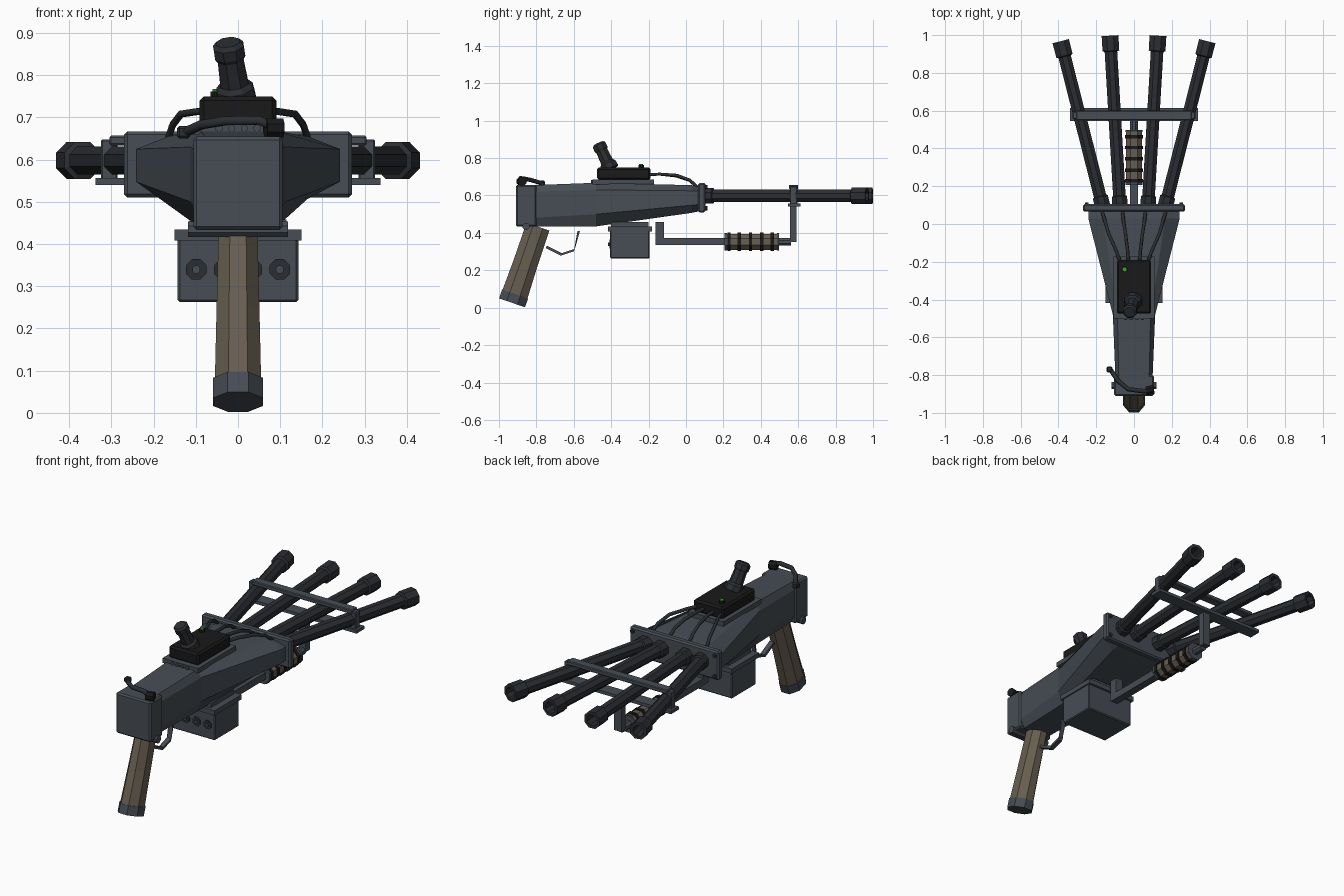
import bpy, bmesh
from math import sin, cos, pi
from mathutils import Vector as V

if "Cube" in bpy.data.objects:
    bpy.data.objects.remove(bpy.data.objects["Cube"])


def material(name, rgb):
    m = bpy.data.materials.new(name)
    m.diffuse_color = (*rgb, 1)
    m.use_nodes = True
    m.node_tree.nodes["Principled BSDF"].inputs["Base Color"].default_value = m.diffuse_color
    return m


STEEL = material("blued_steel", (0.062, 0.074, 0.090))
DARK = material("dark_steel", (0.024, 0.027, 0.032))
BLACK = material("black", (0.010, 0.010, 0.011))
WOOD = material("worn_wood", (0.135, 0.112, 0.080))
GREEN = material("green_light", (0.03, 0.4, 0.02))


def finish(name, bm, mat):
    bmesh.ops.recalc_face_normals(bm, faces=bm.faces)
    me = bpy.data.meshes.new(name)
    bm.to_mesh(me)
    bm.free()
    me.materials.append(mat)
    ob = bpy.data.objects.new(name, me)
    bpy.context.collection.objects.link(ob)
    return ob


def loft(name, rings, mat):
    bm = bmesh.new()
    rs = [[bm.verts.new(p) for p in r] for r in rings]
    n = len(rs[0])
    for a, b in zip(rs, rs[1:]):
        for i in range(n):
            j = (i + 1) % n
            bm.faces.new((a[i], a[j], b[j], b[i]))
    bm.faces.new(rs[0])
    bm.faces.new(rs[-1])
    return finish(name, bm, mat)


def box(name, lo, hi, mat, bevel=0.0):
    lo, hi = V(lo), V(hi)
    bm = bmesh.new()
    bmesh.ops.create_cube(bm, size=1)
    for v in bm.verts:
        v.co = V([(lo[i] + hi[i]) / 2 + v.co[i] * (hi[i] - lo[i]) for i in range(3)])
    if bevel:
        bmesh.ops.bevel(bm, geom=bm.edges[:], offset=bevel, segments=1, affect='EDGES')
    return finish(name, bm, mat)


def turned(name, p0, p1, prof, mat, n=8):
    """Lathed part along p0->p1; prof is (distance, radius) pairs."""
    p0, d = V(p0), (V(p1) - V(p0)).normalized()
    u = d.cross(V((0, 0, 1)) if abs(d.z) < 0.7 else V((0, 1, 0))).normalized()
    w = u.cross(d)
    ang = [2 * pi * (k + 0.5) / n for k in range(n)]
    return loft(name, [[p0 + d * t + (u * cos(a) + w * sin(a)) * r for a in ang]
                       for t, r in prof], mat)


def rod(name, p0, p1, r, mat, n=8):
    return turned(name, p0, p1, [(0, r), ((V(p1) - V(p0)).length, r)], mat, n)


def wire(name, pts, r, mat):
    cu = bpy.data.curves.new(name, 'CURVE')
    cu.dimensions = '3D'
    cu.bevel_depth, cu.bevel_resolution, cu.use_fill_caps = r, 1, True
    sp = cu.splines.new('POLY')
    sp.points.add(len(pts) - 1)
    for q, p in zip(sp.points, pts):
        q.co = (*p, 1)
    tmp = bpy.data.objects.new(name + "_path", cu)
    bpy.context.collection.objects.link(tmp)
    me = bpy.data.meshes.new_from_object(tmp.evaluated_get(bpy.context.evaluated_depsgraph_get()))
    bpy.data.objects.remove(tmp)
    me.materials.clear()
    me.materials.append(mat)
    bpy.context.collection.objects.link(bpy.data.objects.new(name, me))


# Receiver body: y, top half width, side half width, bottom half width, four heights
def body_ring(y, tw, mw, bw, zt, zu, zl, zb):
    half = [(tw, zt), (mw, zu), (mw, zl), (bw, zb)]
    return [(x, y, z) for x, z in half] + [(-x, y, z) for x, z in reversed(half)]


loft("receiver_body", [
    body_ring(-0.82, 0.080, 0.098, 0.075, 0.655, 0.62, 0.48, 0.435),
    body_ring(-0.48, 0.088, 0.112, 0.085, 0.668, 0.63, 0.50, 0.435),
    body_ring(0.03, 0.165, 0.242, 0.165, 0.655, 0.625, 0.548, 0.507),
    body_ring(0.07, 0.165, 0.242, 0.165, 0.648, 0.625, 0.552, 0.515)], STEEL)
box("rear_block", (-0.106, -0.91, 0.433), (0.106, -0.80, 0.655), STEEL, 0.008)
rod("grip_pin", (-0.118, -0.855, 0.435), (0.118, -0.855, 0.435), 0.02, STEEL)

# Pistol grip, tilted octagon with a steel butt cap
axis = V((0, 0.322, 0.947))
depth = V((0, 0.947, -0.322))
base = V((0, -0.93, 0.026))


def grip_ring(t, hx, hd):
    a = [pi / 8 + k * pi / 4 for k in range(8)]
    return [base + axis * t + V((1, 0, 0)) * hx * cos(q) * 1.08 + depth * hd * sin(q) * 1.08 for q in a]


loft("grip", [grip_ring(0.04, 0.055, 0.071), grip_ring(0.22, 0.051, 0.066),
              grip_ring(0.43, 0.046, 0.065)], WOOD)
loft("grip_cap", [grip_ring(0, 0.059, 0.073), grip_ring(0.05, 0.059, 0.074)], STEEL)

# Trigger guard strip
guard = [(-0.75, 0.325), (-0.67, 0.285), (-0.60, 0.308), (-0.572, 0.41)]
loft("trigger_guard", [[(-0.013, y, z - 0.007), (0.013, y, z - 0.007), (0.013, y + 0.006, z + 0.007),
                        (-0.013, y + 0.006, z + 0.007)] for y, z in guard[:3]]
     + [[(-0.013, -0.567, 0.41), (0.013, -0.567, 0.41), (0.013, -0.58, 0.41), (-0.013, -0.58, 0.41)]], STEEL)

# Rear lever with a round pivot
wire("rear_lever", [(0.085, -0.885, 0.678), (0.05, -0.885, 0.693), (-0.03, -0.875, 0.692),
                    (-0.085, -0.83, 0.683), (-0.125, -0.77, 0.665)], 0.012, DARK)
rod("lever_pivot", (0.065, -0.885, 0.675), (0.105, -0.875, 0.675), 0.024, BLACK)
box("lever_knob", (-0.145, -0.785, 0.65), (-0.113, -0.755, 0.68), DARK, 0.006)

# Supply box under the body
box("supply_box", (-0.143, -0.405, 0.263), (0.143, -0.195, 0.42), STEEL, 0.005)
box("supply_box_lid", (-0.15, -0.418, 0.408), (0.15, -0.182, 0.434), STEEL)
box("supply_box_mount", (-0.115, -0.40, 0.43), (0.115, -0.20, 0.458), STEEL)
for i, x in enumerate((-0.099, -0.033, 0.033, 0.099)):
    rod(f"socket_{i}", (x, -0.41, 0.34), (x, -0.40, 0.34), 0.026, DARK)
    rod(f"socket_pin_{i}", (x, -0.416, 0.34), (x, -0.40, 0.34), 0.01, STEEL)

# Front plate with corner bolts
box("front_plate", (-0.27, 0.065, 0.51), (0.27, 0.105, 0.667), STEEL, 0.008)
for x in (-0.25, 0.25):
    for z in (0.532, 0.645):
        rod("plate_bolt", (x, 0.1, z), (x, 0.114, z), 0.011, DARK, 6)

# Fanned barrels: base collar, octagonal tube, hollow muzzle
for s in (-1, 1):
    for kind, x0, x1, y1 in (("inner", 0.074, 0.127, 0.997), ("outer", 0.165, 0.388, 0.968)):
        p0, p1 = V((s * x0, 0.09, 0.598)), V((s * x1, y1, 0.598))
        L = (p1 - p0).length
        turned(f"{kind}_barrel", p0, p1, [
            (0, 0.044), (0.055, 0.044), (0.06, 0.036), (L - 0.085, 0.036), (L - 0.08, 0.048),
            (L, 0.048), (L, 0.031), (L - 0.10, 0.029)], DARK)

# Clamp bars across the barrels
box("upper_clamp_bar", (-0.305, 0.55, 0.634), (0.305, 0.60, 0.657), STEEL, 0.004)
box("lower_clamp_bar", (-0.338, 0.545, 0.54), (0.338, 0.613, 0.557), STEEL)
for s in (-1, 1):
    box("clamp_end", (s * 0.305 - 0.02, 0.555, 0.55), (s * 0.305 + 0.02, 0.595, 0.648), STEEL, 0.004)

# Fore grip on a rail
box("rail_rear_bracket", (-0.022, -0.163, 0.335), (0.022, -0.118, 0.457), STEEL)
box("rail_front_bracket", (-0.022, 0.555, 0.35), (0.022, 0.592, 0.545), STEEL)
box("rail_bar", (-0.022, -0.14, 0.334), (0.022, 0.22, 0.372), STEEL)
rod("rail_end", (0, 0.48, 0.352), (0, 0.562, 0.352), 0.022, STEEL)
rod("fore_grip", (0, 0.215, 0.352), (0, 0.49, 0.352), 0.046, WOOD)
for y in (0.23, 0.285, 0.345, 0.405, 0.462):
    rod("fore_grip_ring", (0, y - 0.009, 0.352), (0, y + 0.009, 0.352), 0.053, BLACK)
for y in (0.207, 0.486):
    rod("fore_grip_cap", (0, y, 0.352), (0, y + 0.012, 0.352), 0.05, STEEL)

# Control unit with joystick, button and light
box("control_mount", (-0.108, -0.50, 0.66), (0.108, -0.172, 0.686), STEEL)
for x in (-0.045, -0.015, 0.015, 0.045):
    rod("mount_stud", (x, -0.508, 0.674), (x, -0.49, 0.674), 0.009, STEEL, 6)
box("control_box", (-0.091, -0.475, 0.683), (0.091, -0.19, 0.75), BLACK, 0.01)
foot, tip = V((-0.003, -0.405, 0.742)), V((-0.024, -0.468, 0.878))
L = (tip - foot).length
turned("joystick", foot, tip, [
    (0, 0.050), (0.03, 0.047), (0.042, 0.036), (L - 0.045, 0.033), (L - 0.035, 0.039),
    (L - 0.01, 0.039), (L, 0.030)], DARK)
rod("control_button", (-0.05, -0.24, 0.745), (-0.05, -0.24, 0.762), 0.016, BLACK)
rod("control_light", (-0.05, -0.24, 0.76), (-0.05, -0.24, 0.767), 0.011, GREEN)

# Feed cables from the control unit to the front plate
for s in (-1, 1):
    wire("inner_cable", [(s * 0.03, -0.195, 0.712), (s * 0.034, -0.14, 0.714), (s * 0.045, -0.05, 0.704),
                         (s * 0.056, 0.02, 0.68), (s * 0.06, 0.06, 0.645)], 0.009, DARK)
    wire("outer_cable", [(s * 0.075, -0.195, 0.712), (s * 0.095, -0.14, 0.714), (s * 0.135, -0.05, 0.708),
                         (s * 0.155, 0.02, 0.682), (s * 0.167, 0.06, 0.645)], 0.009, DARK)
